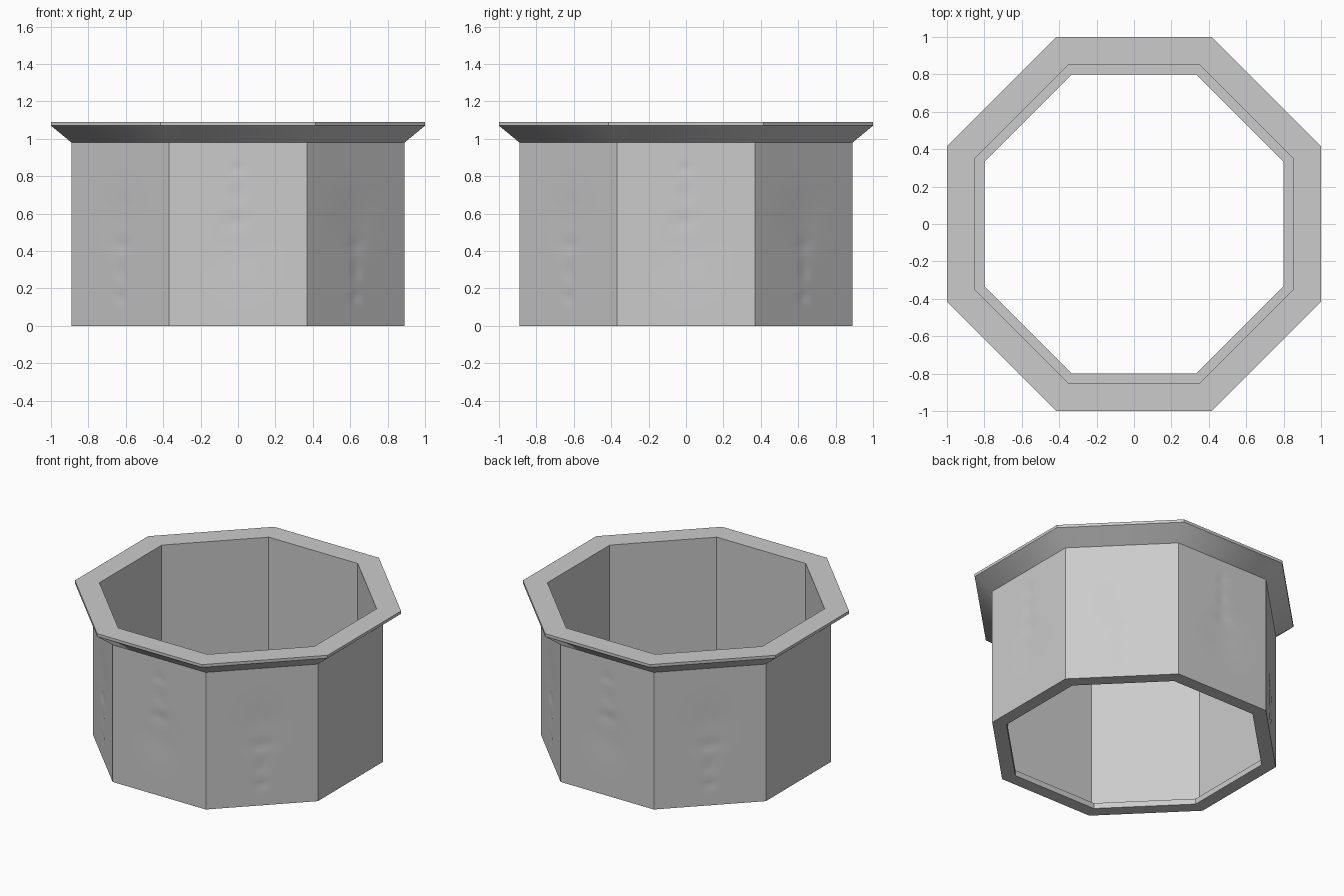
import bpy, bmesh, math
from mathutils import Matrix, Vector

if "Cube" in bpy.data.objects:
    bpy.data.objects.remove(bpy.data.objects["Cube"])

SIDES = 8
HALF = math.tan(math.pi / SIDES)      # half side length per unit of apothem
WALL, WALL_TOP = 0.89, 0.98

stone = bpy.data.materials.new("grey stone")
stone.diffuse_color = (0.6, 0.6, 0.6, 1)
stone.use_nodes = True
stone.node_tree.nodes["Principled BSDF"].inputs["Base Color"].default_value = stone.diffuse_color


def finish(name, bm):
    mesh = bpy.data.meshes.new(name)
    bm.to_mesh(mesh)
    bm.free()
    mesh.materials.append(stone)
    obj = bpy.data.objects.new(name, mesh)
    bpy.context.collection.objects.link(obj)
    bpy.ops.object.select_all(action='DESELECT')
    obj.select_set(True)
    bpy.context.view_layer.objects.active = obj
    bpy.ops.object.shade_smooth_by_angle(angle=math.radians(30))
    return obj


def octagon(bm, apothem, z):
    r = apothem / math.cos(math.pi / SIDES)
    return [bm.verts.new((r * math.cos((i + 0.5) * math.tau / SIDES),
                          r * math.sin((i + 0.5) * math.tau / SIDES), z))
            for i in range(SIDES)]


# Basin shell: flared rim, inner wall, low inner ledge and underside
profile = [(WALL, WALL_TOP), (1.0, 1.07), (1.0, 1.09), (0.85, 1.09),
           (0.85, 0.04), (0.80, 0.04), (0.80, 0.0), (WALL, 0.0)]
bm = bmesh.new()
rings = [octagon(bm, a, z) for a, z in profile]
for low, high in zip(rings, rings[1:]):
    for i in range(SIDES):
        j = (i + 1) % SIDES
        bm.faces.new((low[i], low[j], high[j], high[i]))
finish("basin_shell", bm)

# Shallow carved ornament: (x, z, half width, half height, depth)
ORNAMENT = [(0, 0.84, 0.03, 0.025, 0.005), (0, 0.70, 0.035, 0.06, 0.004),
            (0, 0.56, 0.06, 0.04, 0.005), (0, 0.40, 0.14, 0.15, 0.004)]


def carving(x, z):
    return sum(d * math.exp(-((x - cx) / w) ** 2 - ((z - cz) / h) ** 2)
               for cx, cz, w, h, d in ORNAMENT)


# Outer wall panels, with the ornament upside down on every other side
NX, NZ = 32, 40
bm = bmesh.new()
for side in range(SIDES):
    turn = Matrix.Rotation(side * math.tau / SIDES, 3, 'Z')
    grid = []
    for k in range(NZ + 1):
        z = WALL_TOP * k / NZ
        row = []
        for i in range(NX + 1):
            x = WALL * HALF * (2 * i / NX - 1)
            border = i in (0, NX) or k in (0, NZ)
            depth = 0 if border else carving(x, 0.99 - z if side % 2 else z)
            row.append(bm.verts.new(turn @ Vector((x, depth - WALL, z))))
        grid.append(row)
    for k in range(NZ):
        for i in range(NX):
            bm.faces.new((grid[k][i], grid[k][i + 1],
                          grid[k + 1][i + 1], grid[k + 1][i]))
bmesh.ops.remove_doubles(bm, verts=bm.verts[:], dist=0.0001)
finish("outer_wall", bm)
